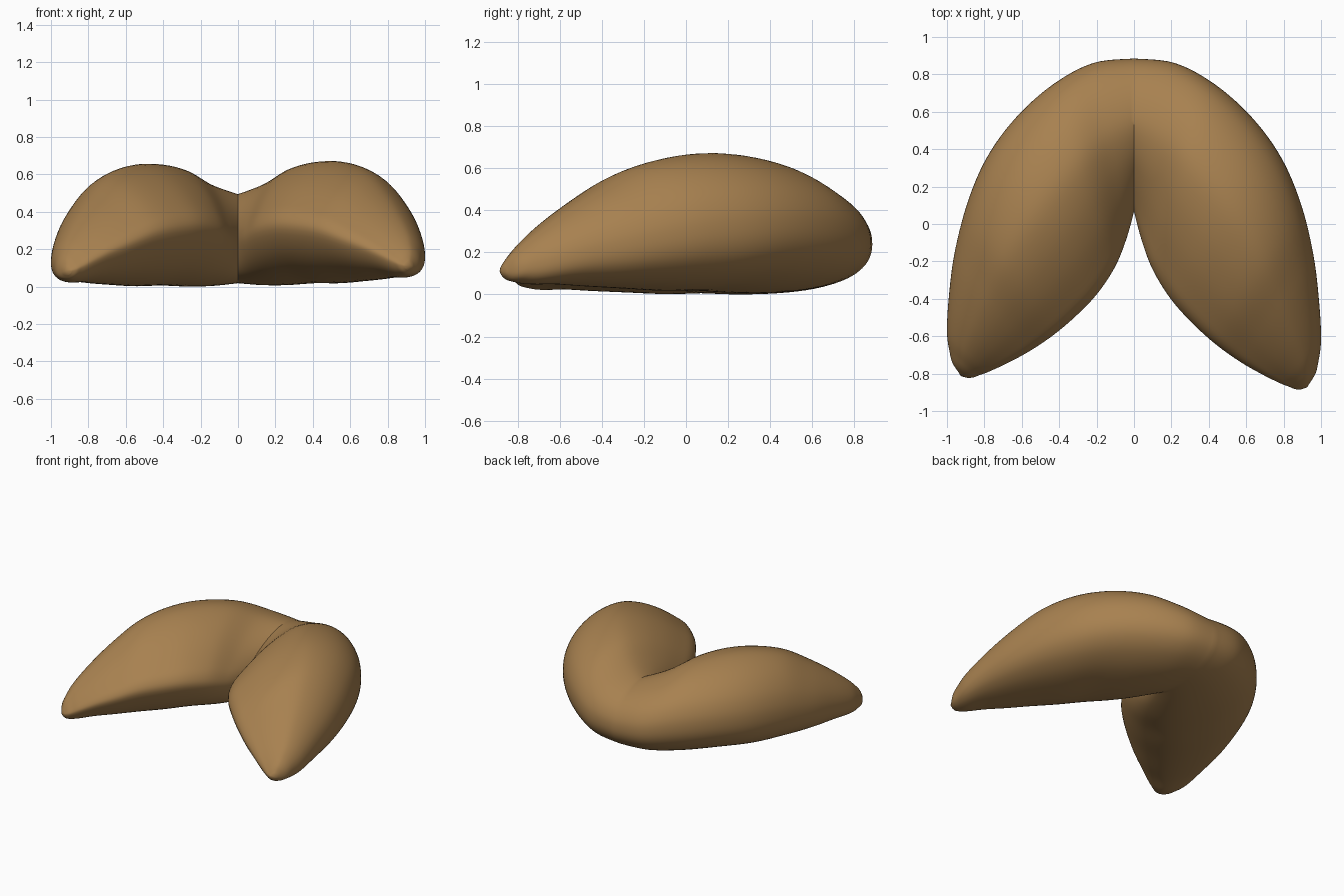
import bpy, bmesh, math

if "Cube" in bpy.data.objects:
    bpy.data.objects.remove(bpy.data.objects["Cube"], do_unlink=True)

# Stations from the centre seam to the tip: inner x, y, outer x, y, top, bottom
STATIONS = [
    (0, .07, 0, .885, .495, .02),
    (.04, -.08, .22, .86, .55, .01),
    (.10, -.24, .435, .745, .635, .01),
    (.195, -.395, .635, .565, .67, .02),
    (.305, -.52, .79, .35, .66, .02),
    (.43, -.635, .895, .10, .605, .03),
    (.56, -.73, .96, -.17, .495, .04),
    (.68, -.80, .99, -.42, .385, .05),
    (.78, -.85, 1, -.62, .285, .05),
    (.83, -.87, .985, -.74, .22, .06),
    (.86, -.882, .97, -.80, .18, .07),
    (.89, -.885, .94, -.85, .14, .09),
]
# Cross-section: 0 to 1 from inner to outer edge, 0 to 1 from bottom to top
PROFILE = [
    (.31, .03), (.17, .12), (.065, .26), (0, .44), (.02, .56), (.1, .67),
    (.24, .82), (.4, .94), (.56, 1), (.7, .975), (.83, .89), (.93, .76),
    (.985, .61), (1, .46), (.985, .33), (.94, .22), (.86, .125), (.74, .05),
    (.6, .01), (.45, 0),
]


def smooth_points(points, steps, closed):
    """Catmull-Rom curve through points of any dimension."""
    n, result = len(points), []

    def at(i):
        return points[i % n] if closed else points[min(max(i, 0), n - 1)]

    for i in range(n if closed else n - 1):
        for s in range(steps):
            t = s / steps
            result.append([
                b + t / 2 * (c - a + t * (2*a - 5*b + 4*c - d + t * (3*(b - c) + d - a)))
                for a, b, c, d in zip(at(i - 1), at(i), at(i + 1), at(i + 2))])
    if not closed:
        result.append(list(points[-1]))
    return result


def add_lobe(bm, side):
    """Sweep the cross-section along one lobe and close its tip."""
    section = smooth_points(PROFILE, 4, True)
    rings = []
    for ix, iy, ox, oy, top, bottom in smooth_points(STATIONS, 6, False):
        ring = []
        for u, w in section:
            x, y = ix + (ox - ix) * u, iy + (oy - iy) * u
            z = bottom + (top - bottom) * w
            if side < 0:  # this lobe is slightly shorter and lower
                y *= .93 if y < 0 else 1
                z -= .03 * x
            ring.append(bm.verts.new((side * x, y, z)))
        rings.append(ring)
    count = len(section)
    for a, b in zip(rings, rings[1:]):
        for i in range(count):
            j = (i + 1) % count
            bm.faces.new((a[i], a[j], b[j], b[i]))
    # Rounded tip
    last = rings[-1]
    centre = sum((v.co for v in last), last[0].co * 0) / count
    centre.x += side * .008
    centre.y -= .008
    tip = bm.verts.new(centre)
    for i in range(count):
        bm.faces.new((last[i], last[(i + 1) % count], tip))


# Folded body: two lobes welded at the seam
bm = bmesh.new()
for side in (1, -1):
    add_lobe(bm, side)
bmesh.ops.remove_doubles(bm, verts=bm.verts, dist=.0005)
bmesh.ops.recalc_face_normals(bm, faces=bm.faces)
lowest = min(v.co.z for v in bm.verts)
bmesh.ops.translate(bm, verts=bm.verts, vec=(0, 0, -lowest))
mesh = bpy.data.meshes.new("folded_body")
bm.to_mesh(mesh)
bm.free()
body = bpy.data.objects.new("folded_body", mesh)
bpy.context.collection.objects.link(body)

# Golden brown colour
brown = bpy.data.materials.new("golden_brown")
brown.use_nodes = True
colour = (.39, .22, .08, 1)
brown.diffuse_color = colour
brown.node_tree.nodes["Principled BSDF"].inputs["Base Color"].default_value = colour
mesh.materials.append(brown)

bpy.ops.object.select_all(action="DESELECT")
body.select_set(True)
bpy.context.view_layer.objects.active = body
bpy.ops.object.shade_smooth_by_angle(angle=math.radians(35))
